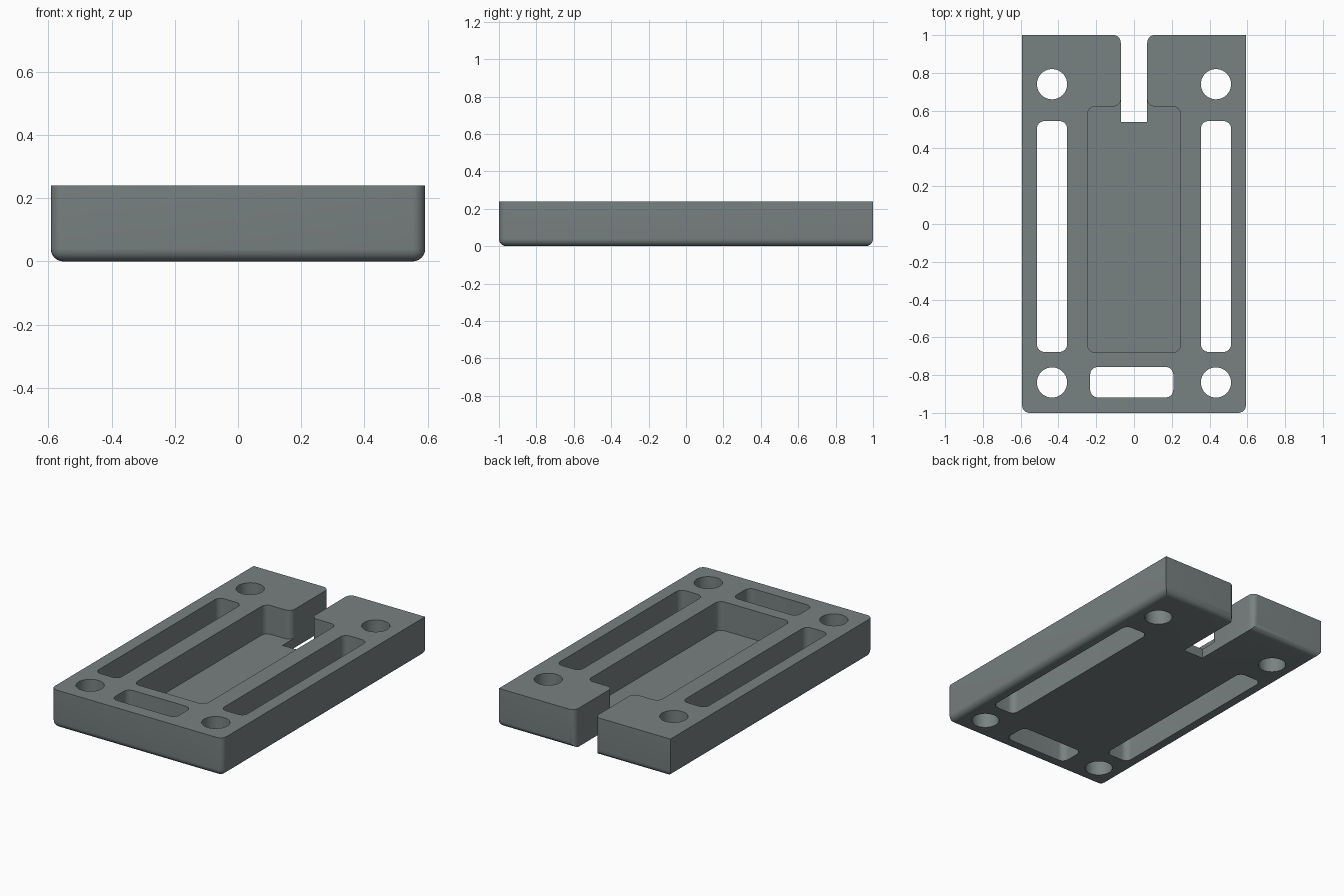
import bpy, bmesh, math
from mathutils import Vector

if "Cube" in bpy.data.objects:
    bpy.data.objects.remove(bpy.data.objects["Cube"])

W, L, H, R = 0.5925, 1.0, 0.24, 0.04   # half width, half length, height, fillet
FLOOR = 0.06

grey = bpy.data.materials.new("slate grey")
grey.diffuse_color = (0.19, 0.22, 0.22, 1)
grey.use_nodes = True
grey.node_tree.nodes["Principled BSDF"].inputs["Base Color"].default_value = grey.diffuse_color


def new_object(name, bm):
    bmesh.ops.recalc_face_normals(bm, faces=bm.faces)
    mesh = bpy.data.meshes.new(name)
    bm.to_mesh(mesh)
    bm.free()
    mesh.materials.append(grey)
    ob = bpy.data.objects.new(name, mesh)
    bpy.context.collection.objects.link(ob)
    return ob


def fillet(points, steps=8):
    """Round each (x, y, radius) right-angled corner with an arc."""
    out = []
    for i, (x, y, r) in enumerate(points):
        p = Vector((x, y))
        if r == 0:
            out.append(p)
            continue
        a = (Vector(points[i - 1][:2]) - p).normalized() * r
        b = (Vector(points[(i + 1) % len(points)][:2]) - p).normalized() * r
        for k in range(steps + 1):
            t = math.pi / 2 * k / steps
            out.append(p + a * (1 - math.sin(t)) + b * (1 - math.cos(t)))
    return out


def prism(name, outline, z0, z1):
    bm = bmesh.new()
    face = bm.faces.new([bm.verts.new((p.x, p.y, z0)) for p in outline])
    ext = bmesh.ops.extrude_face_region(bm, geom=[face])
    top = [v for v in ext["geom"] if isinstance(v, bmesh.types.BMVert)]
    bmesh.ops.translate(bm, verts=top, vec=(0, 0, z1 - z0))
    return new_object(name, bm)


def rounded_slot(x0, x1, y0, y1):
    return fillet([(x0, y0, R), (x1, y0, R), (x1, y1, R), (x0, y1, R)])


def mirrored(half):
    """Close a right-hand half profile with its mirror image."""
    return fillet(half + [(-x, y, r) for x, y, r in reversed(half)])


# Block: rounded front corners and rounded lower rim
bm = bmesh.new()
bmesh.ops.create_cube(bm, size=1)
for v in bm.verts:
    v.co = (v.co.x * 2 * W, v.co.y * 2 * L, (v.co.z + 0.5) * H)
edges = [e for e in bm.edges
         if all(v.co.z < 0.01 for v in e.verts)
         or all(v.co.y < 0 for v in e.verts) and abs(e.verts[0].co.z - e.verts[1].co.z) > 0.1]
bmesh.ops.bevel(bm, geom=edges, offset=R, segments=6, profile=0.5, affect='EDGES')
plate = new_object("mounting_plate", bm)

cutters = []
# Side slots and corner holes
for s in (-1, 1):
    c = s * 0.434
    cutters.append(prism("side_slot_cutter", rounded_slot(c - 0.08, c + 0.08, -0.677, 0.545), -0.1, 0.4))
    for y in (-0.839, 0.74):
        ring = [Vector((c + 0.08 * math.cos(math.tau * k / 48),
                        y + 0.08 * math.sin(math.tau * k / 48))) for k in range(48)]
        cutters.append(prism("hole_cutter", ring, -0.1, 0.4))

# Front slot
cutters.append(prism("front_slot_cutter", rounded_slot(-0.232, 0.208, -0.918, -0.757), -0.1, 0.4))

# Central pocket with a rounded neck
cutters.append(prism("pocket_cutter", mirrored([
    (0.246, -0.68, R), (0.246, 0.622, R), (0.0695, 0.622, R), (0.0695, 0.70, 0)]), FLOOR, 0.4))

# Back notch with a rounded mouth
cutters.append(prism("notch_cutter", mirrored([
    (0.07, 0.54, 0), (0.07, 1.0005, R), (0.12, 1.0005, 0), (0.12, 1.1, 0)]), -0.1, 0.4))

# Apply all the cuts
bpy.context.view_layer.objects.active = plate
plate.select_set(True)
for c in cutters:
    c.hide_render = True
    mod = plate.modifiers.new("cut", 'BOOLEAN')
    mod.operation, mod.solver, mod.object = 'DIFFERENCE', 'EXACT', c
    bpy.ops.object.modifier_apply(modifier=mod.name)
for c in cutters:
    bpy.data.objects.remove(c, do_unlink=True)

bpy.ops.object.shade_smooth_by_angle(angle=math.radians(30))
